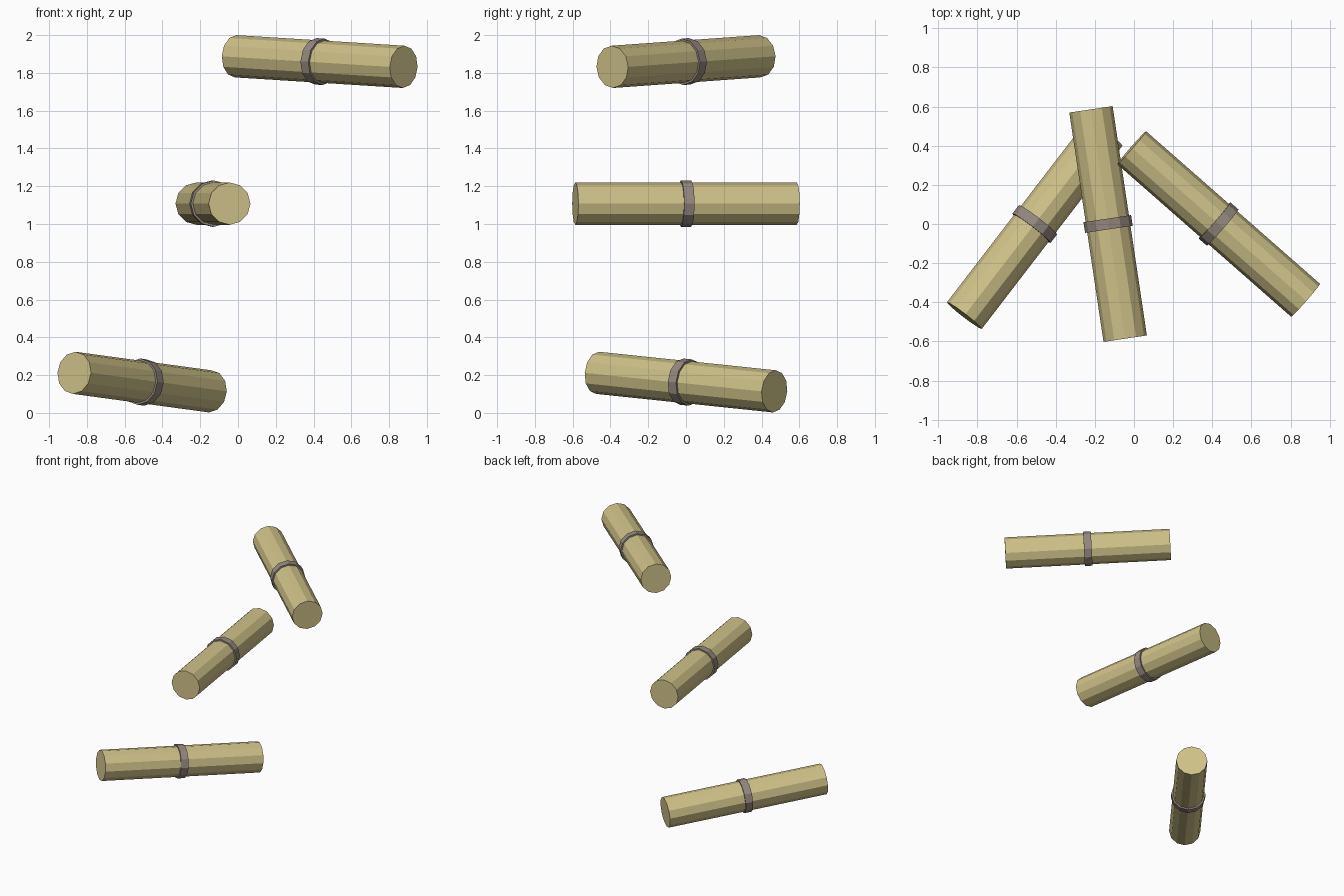
import bpy
from mathutils import Vector

if "Cube" in bpy.data.objects:
    bpy.data.objects.remove(bpy.data.objects["Cube"])

SIDES = 12
LOG_RADIUS = 0.112
BAND_RADIUS = 0.123
BAND_WIDTH = 0.055


def material(name, color):
    mat = bpy.data.materials.new(name)
    mat.diffuse_color = (*color, 1)
    mat.use_nodes = True
    mat.node_tree.nodes["Principled BSDF"].inputs["Base Color"].default_value = mat.diffuse_color
    return mat


wood = material("pale_wood", (0.63, 0.54, 0.25))
binding = material("grey_brown_binding", (0.30, 0.25, 0.21))


def rod(name, center, direction, radius, length, mat, fill):
    """Faceted cylinder along a direction, with one edge line on top."""
    bpy.ops.mesh.primitive_cylinder_add(
        vertices=SIDES, radius=radius, depth=length, end_fill_type=fill,
        location=center, rotation=direction.to_track_quat('Z', 'Y').to_euler())
    obj = bpy.context.object
    obj.name = name
    obj.data.materials.append(mat)
    return obj


def banded_log(name, front, back):
    front, back = Vector(front), Vector(back)
    axis = back - front
    middle = (front + back) / 2
    # log body with flat cut ends
    rod(name + "_log", middle, axis, LOG_RADIUS, axis.length, wood, 'NGON')
    # raised band around the middle
    band = rod(name + "_band", middle, axis, BAND_RADIUS, BAND_WIDTH,
               binding, 'NOTHING')
    wall = band.modifiers.new("wall", 'SOLIDIFY')
    wall.thickness = 0.013
    wall.offset = -1


# three floating logs at different heights
banded_log("lower", (-0.867, -0.468, 0.212), (-0.148, 0.468, 0.114))
banded_log("middle", (-0.045, -0.586, 1.108), (-0.22, 0.586, 1.108))
banded_log("upper", (0.877, -0.39, 1.832), (-0.012, 0.39, 1.888))
